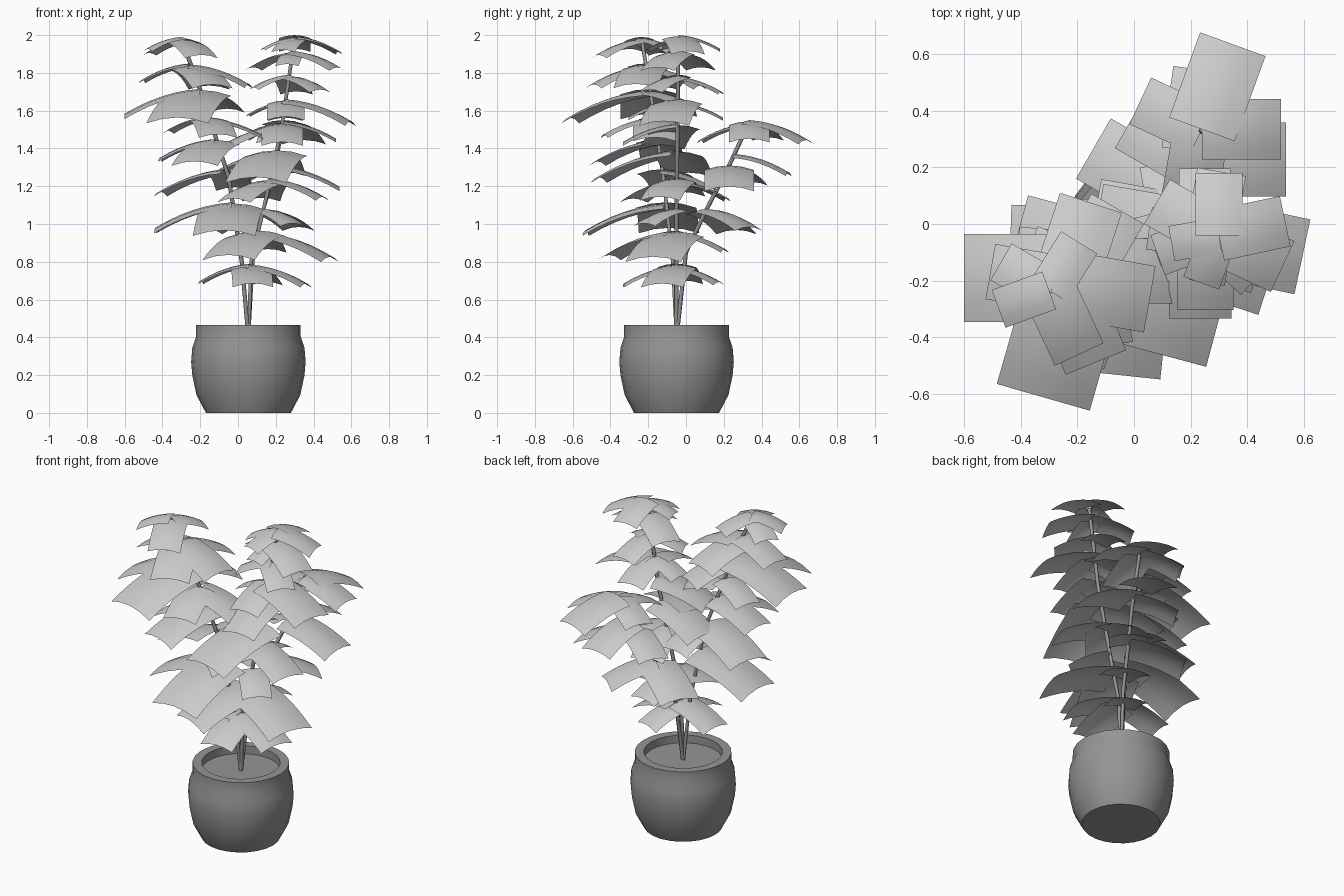
import bpy, math
from mathutils import Vector

if "Cube" in bpy.data.objects:
    bpy.data.objects.remove(bpy.data.objects["Cube"])

CX, CY = 0.055, -0.05


def grey(name, v):
    m = bpy.data.materials.new(name)
    m.diffuse_color = (v, v, v, 1)
    m.use_nodes = True
    m.node_tree.nodes["Principled BSDF"].inputs["Base Color"].default_value = m.diffuse_color
    return m


DARK = grey("dark_grey", 0.3)


def make_mesh(name, verts, faces, angle=35):
    me = bpy.data.meshes.new(name)
    me.from_pydata(verts, [], faces)
    me.update()
    ob = bpy.data.objects.new(name, me)
    bpy.context.collection.objects.link(ob)
    bpy.ops.object.select_all(action='DESELECT')
    ob.select_set(True)
    bpy.context.view_layer.objects.active = ob
    bpy.ops.object.shade_smooth_by_angle(angle=math.radians(angle))
    return ob


def lathe(name, profile, n=24):
    # revolve (radius, z) points around the pot axis, closing both ends
    verts = [(CX + r * math.cos(2 * math.pi * i / n), CY + r * math.sin(2 * math.pi * i / n), z)
             for r, z in profile for i in range(n)]
    faces = [(k * n + i, k * n + (i + 1) % n, (k + 1) * n + (i + 1) % n, (k + 1) * n + i)
             for k in range(len(profile) - 1) for i in range(n)]
    last = (len(profile) - 1) * n
    faces += [tuple(reversed(range(n))), tuple(range(last, last + n))]
    make_mesh(name, verts, faces).data.materials.append(DARK)


# Pot with thick rim; the last ring is closed by the soil surface
lathe("pot", [(0.225, 0), (0.275, 0.095), (0.297, 0.2), (0.303, 0.27), (0.297, 0.345),
              (0.277, 0.405), (0.277, 0.464), (0.225, 0.464), (0.225, 0.415)])

# Stem paths
STEMS = {
    "left": [(0.055, -0.05, 0.4), (0.02, -0.07, 0.8), (-0.05, -0.12, 1.25),
             (-0.2, -0.19, 1.71), (-0.3, -0.235, 1.98)],
    "right": [(0.055, -0.05, 0.4), (0.07, -0.05, 0.8), (0.14, -0.05, 1.1),
              (0.23, -0.045, 1.5), (0.3, -0.04, 1.985)],
    "back": [(0.055, -0.05, 0.4), (0.08, 0.0, 0.85), (0.135, 0.11, 1.08),
             (0.19, 0.21, 1.27), (0.24, 0.335, 1.54)],
}

# Leaf whorls on each stem: height, then (direction in degrees, length) of each leaf
WHORLS = {
    "left": [
        (1.99, [(200, .19), (58, .2), (295, .25), (150, .2)]),
        (1.85, [(170, .26), (350, .31), (292, .3), (72, .3)]),
        (1.715, [(180, .4), (254, .44), (60, .28)]),
        (1.57, [(160, .23), (280, .27), (0, .3)]),
        (1.45, [(175, .3), (250, .34)]),
        (1.29, [(165, .36), (80, .27)]),
        (1.115, [(178, .41), (264, .43)]),
    ],
    "right": [
        (2.0, [(90, .22), (12, .24), (190, .17), (250, .18)]),
        (1.915, [(335, .26), (150, .24), (260, .17)]),
        (1.79, [(200, .2), (318, .22), (80, .23)]),
        (1.66, [(348, .35), (270, .26), (172, .2), (90, .24)]),
        (1.53, [(270, .29), (195, .32)]),
        (1.39, [(255, .43), (170, .34)]),
        (1.24, [(342, .29), (230, .3), (100, .27)]),
        (1.08, [(312, .23)]),
        (0.965, [(246, .39), (342, .4), (78, .26)]),
        (0.79, [(172, .27), (345, .3), (272, .28), (70, .24)]),
    ],
    "back": [
        (1.55, [(70, .32), (0, .28), (155, .24), (260, .26)]),
        (1.37, [(82, .29)]),
        (1.31, [(0, .34), (150, .25)]),
        (1.08, [(50, .29), (150, .32)]),
    ],
}


def point_at(path, z):
    for a, b in zip(path, path[1:]):
        if z <= b[2]:
            return Vector(a).lerp(Vector(b), (z - a[2]) / (b[2] - a[2]))
    return Vector((path[-1][0], path[-1][1], z))


def leaf(name, base, deg, length, nu=6, nv=4):
    # rectangular sheet drooping toward its tip and bowed across its width
    a = math.radians(deg)
    out, side = Vector((math.cos(a), math.sin(a), 0)), Vector((-math.sin(a), math.cos(a), 0))
    width = 0.8 * length - 0.01
    verts = []
    for i in range(nu + 1):
        t = i / nu
        for j in range(nv + 1):
            s = j / nv * 2 - 1
            drop = length * (0.06 * t + 0.27 * t * t + 0.07 * s * s)
            verts.append(base + out * length * t + side * width * s / 2 - Vector((0, 0, drop)))
    w = nv + 1
    faces = [(i * w + j, (i + 1) * w + j, (i + 1) * w + j + 1, i * w + j + 1)
             for i in range(nu) for j in range(nv)]
    make_mesh(name, verts, faces, 60)


for key, path in STEMS.items():
    # Stem as a round bevelled curve
    cu = bpy.data.curves.new(key + "_stem", 'CURVE')
    cu.dimensions = '3D'
    cu.bevel_depth = 0.011
    cu.bevel_resolution = 1
    cu.use_fill_caps = True
    cu.materials.append(DARK)
    sp = cu.splines.new('POLY')
    sp.points.add(len(path) - 1)
    for p, co in zip(sp.points, path):
        p.co = (*co, 1)
    bpy.context.collection.objects.link(bpy.data.objects.new(key + "_stem", cu))
    # Leaves around the stem, each a little lower than the one before
    for k, (z, leaves) in enumerate(WHORLS[key]):
        for i, (deg, length) in enumerate(leaves):
            leaf(f"{key}_leaf_{k}_{i}", point_at(path, z - 0.006 * i), deg, length)
